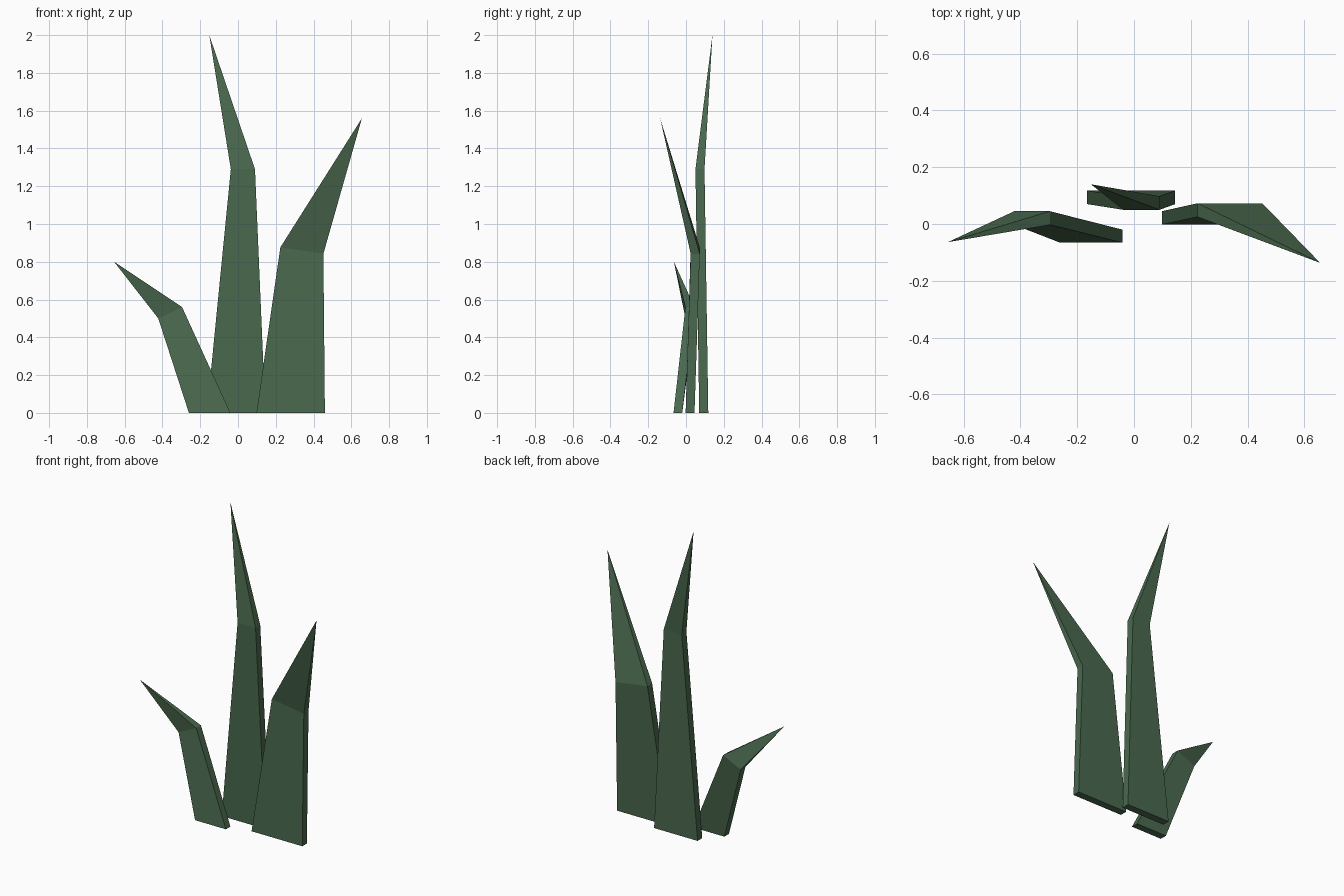
import bpy
import bmesh

if "Cube" in bpy.data.objects:
    bpy.data.objects.remove(bpy.data.objects["Cube"])

green = bpy.data.materials.new("leaf green")
green.diffuse_color = (0.068, 0.14, 0.076, 1)
green.use_nodes = True
green.node_tree.nodes["Principled BSDF"].inputs["Base Color"].default_value = green.diffuse_color


def section(bm, left, right, y0, y1):
    """Rectangular cross-section between two (x, z) edges and two depths."""
    return [bm.verts.new((x, y, z)) for (x, z), y in
            ((left, y0), (right, y0), (right, y1), (left, y1))]


def blade(name, base, bend, tip):
    """Flat blade: base section, bend section, then a pointed tip."""
    bm = bmesh.new()
    low, mid = section(bm, *base), section(bm, *bend)
    top = bm.verts.new(tip)
    bm.faces.new(low)
    for i in range(4):
        j = (i + 1) % 4
        bm.faces.new((low[i], low[j], mid[j], mid[i]))
        bm.faces.new((mid[i], mid[j], top))
    bmesh.ops.recalc_face_normals(bm, faces=bm.faces)
    mesh = bpy.data.meshes.new(name)
    bm.to_mesh(mesh)
    bm.free()
    mesh.materials.append(green)
    bpy.context.collection.objects.link(bpy.data.objects.new(name, mesh))


# Tall middle blade at the back
blade("middle_blade",
      ((-0.165, 0), (0.145, 0), 0.07, 0.118),
      ((-0.038, 1.29), (0.09, 1.29), 0.05, 0.098),
      (-0.152, 0.14, 2.0))

# Wide blade leaning right
blade("right_blade",
      ((0.098, 0), (0.46, 0), -0.002, 0.045),
      ((0.224, 0.876), (0.452, 0.842), 0.025, 0.073),
      (0.656, -0.137, 1.56))

# Short blade leaning left
blade("left_blade",
      ((-0.26, 0), (-0.04, 0), -0.066, -0.02),
      ((-0.422, 0.50), (-0.296, 0.56), -0.003, 0.045),
      (-0.656, -0.064, 0.80))
